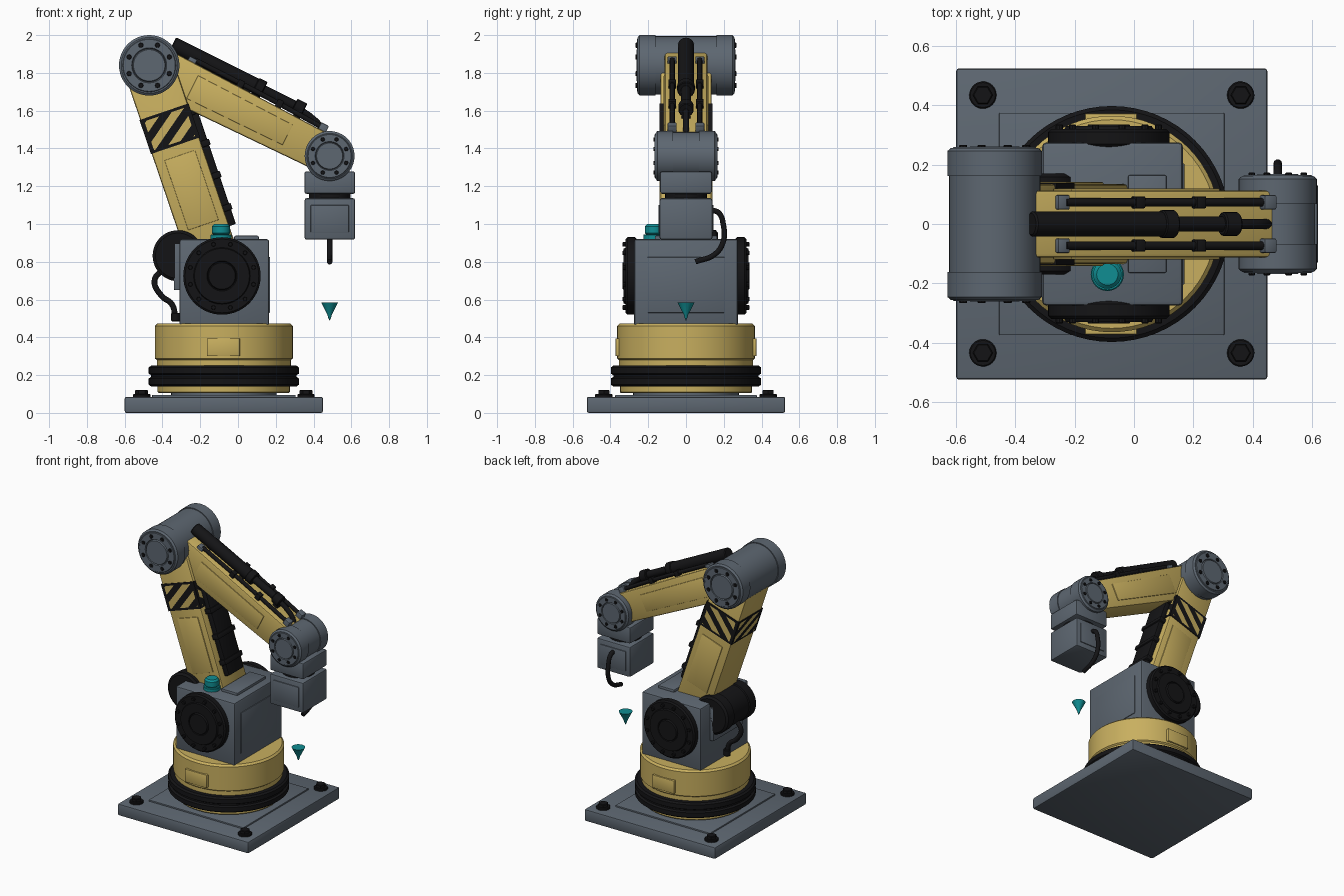
import bpy, bmesh, math
from mathutils import Matrix, Vector

if bpy.data.objects.get("Cube"):
    bpy.data.objects.remove(bpy.data.objects["Cube"])


def material(name, rgb):
    m = bpy.data.materials.new(name)
    m.use_nodes = True
    m.diffuse_color = (*rgb, 1)
    bsdf = next(n for n in m.node_tree.nodes if n.type == 'BSDF_PRINCIPLED')
    bsdf.inputs["Base Color"].default_value = (*rgb, 1)
    bsdf.inputs["Roughness"].default_value = 0.5
    return m


GRAY = material("steel gray", (0.11, 0.135, 0.165))
YELLOW = material("machine yellow", (0.58, 0.43, 0.115))
BLACK = material("rubber black", (0.007, 0.007, 0.008))
TEAL = material("signal teal", (0.005, 0.27, 0.29))
WORLD = Matrix()


def finish(name, bm, mats, frame=WORLD):
    bm.transform(frame)
    bmesh.ops.recalc_face_normals(bm, faces=bm.faces)
    for f in bm.faces:
        f.smooth = True
    for e in bm.edges:
        e.smooth = len(e.link_faces) == 2 and e.calc_face_angle(0) < 0.6
    me = bpy.data.meshes.new(name)
    bm.to_mesh(me)
    bm.free()
    for m in mats:
        me.materials.append(m)
    ob = bpy.data.objects.new(name, me)
    bpy.context.collection.objects.link(ob)
    return ob


def box(name, lo, hi, mat, bevel=0.008, frame=WORLD, taper=1):
    """Bevelled box between two corners; taper scales the +x end."""
    bm = bmesh.new()
    bmesh.ops.create_cube(bm, size=1)
    for v in bm.verts:
        end = v.co.x > 0
        v.co = Vector([l + (c + 0.5) * (h - l) for l, h, c in zip(lo, hi, v.co)])
        if end:
            v.co.z *= taper
    if bevel:
        bmesh.ops.bevel(bm, geom=bm.edges[:], offset=bevel, segments=2,
                        affect='EDGES', profile=0.5)
    return finish(name, bm, [mat], frame)


def lathe(name, profile, mat, frame=WORLD, seg=48):
    """Turn (radius, height) points about the frame's z axis."""
    bm = bmesh.new()
    rings = []
    for r, h in profile:
        if r == 0:
            rings.append([bm.verts.new((0, 0, h))] * seg)
        else:
            rings.append([bm.verts.new((r * math.cos(a), r * math.sin(a), h))
                          for a in (math.tau * i / seg for i in range(seg))])
    for a, b in zip(rings, rings[1:]):
        for i in range(seg):
            j = (i + 1) % seg
            quad = list(dict.fromkeys((a[i], a[j], b[j], b[i])))
            if len(quad) > 2:
                bm.faces.new(quad)
    return finish(name, bm, [mat], frame)


def disc(name, r, z0, z1, mat, frame=WORLD, bevel=0.006, seg=48):
    return lathe(name, [(0, z0), (r - bevel, z0), (r, z0 + bevel),
                        (r, z1 - bevel), (r - bevel, z1), (0, z1)], mat, frame, seg)


def tube(name, points, r, mat, frame=WORLD):
    cu = bpy.data.curves.new(name, 'CURVE')
    cu.dimensions = '3D'
    cu.bevel_depth, cu.bevel_resolution, cu.use_fill_caps = r, 3, True
    sp = cu.splines.new('BEZIER')
    sp.bezier_points.add(len(points) - 1)
    for bp, p in zip(sp.bezier_points, points):
        bp.co = frame @ Vector(p)
        bp.handle_left_type = bp.handle_right_type = 'AUTO'
    cu.materials.append(mat)
    bpy.context.collection.objects.link(bpy.data.objects.new(name, cu))


def side(center, s):
    """Frame whose z axis points to +y or -y."""
    return Matrix.Translation(center) @ Matrix.Rotation(-s * math.pi / 2, 4, 'X')


def bolt_circle(name, frame, count, radius, z, r, h, mat=BLACK):
    for i in range(count):
        a = math.tau * (i + 0.5) / count
        at = Matrix.Translation((radius * math.cos(a), radius * math.sin(a), z))
        disc(f"{name}_{i + 1}", r, 0, h, mat, frame @ at, 0.002, 8)


def link_frame(start, end):
    """Frame with x running along an arm link and y kept level."""
    d = Vector(end) - Vector(start)
    return Matrix.Translation(start) @ Matrix.Rotation(math.atan2(-d.z, d.x), 4, 'Y'), d.length


def joint(name, center, r, half):
    lathe(name + "_barrel", [(0, -half + .1), (r - .006, -half + .1),
                             (r - .006, half - .1), (0, half - .1)], GRAY, side(center, 1))
    for s, tag in ((1, "back"), (-1, "front")):
        f = side(center, s)
        lathe(f"{name}_{tag}_cap", [
            (0, half - .1), (r, half - .1), (r, half - .016), (r - .012, half - .006),
            (r * .88, half - .006), (r * .86, half - .002), (r * .58, half - .002),
            (r * .55, half - .01), (r * .52, half), (0, half)], GRAY, f)
        bolt_circle(f"{name}_{tag}_bolt", f, 8, r * .72, half - .005, r * .085, .01)


# Base plate with corner bolts
box("base_plate", (-.6, -.525, 0), (.45, .525, .085), GRAY, .01)
box("base_pad", (-.455, -.375, .08), (.305, .375, .095), GRAY, .004)
for x in (-.51, .36):
    for y in (-.435, .435):
        f = Matrix.Translation((x, y, 0))
        disc("base_bolt_washer", .046, .08, .1, BLACK, f, .004, 24)
        disc("base_bolt_head", .034, .09, .122, BLACK, f, .004, 6)

# Turntable
column = Matrix.Translation((-.075, 0, 0))
disc("turntable_foot", .28, .09, .115, GRAY, column)
disc("turntable_flange", .35, .105, .15, YELLOW, column)
lathe("turntable_ring", [(0, .14), (.385, .14), (.398, .15), (.398, .182), (.385, .19),
                         (.385, .2), (.398, .208), (.398, .24), (.385, .25), (0, .25)],
      BLACK, column, 64)
lathe("turntable_drum", [(0, .24), (.355, .24), (.355, .28), (.365, .288), (.365, .46),
                         (.352, .473), (0, .473)], YELLOW, column, 64)
for s in (-1, 1):
    box("drum_hatch", (-.165, s * .36 - .013, .3), (.01, s * .36 + .013, .395), YELLOW, .004)

# Shoulder housing
box("shoulder_housing", (-.31, -.275, .46), (.165, .275, .92), GRAY, .014)
box("housing_side_panel", (.155, -.205, .53), (.17, .205, .825), GRAY, .004)
box("housing_back_plate", (-.34, -.17, .65), (-.3, .17, .9), GRAY, .006)
box("housing_top_plate", (-.02, -.165, .91), (.11, .165, .938), GRAY, .006)
for s, tag in ((1, "back"), (-1, "front")):
    f = side((-.085, 0, .725), s)
    lathe(f"shoulder_{tag}_hub", [(0, .26), (.195, .26), (.205, .27), (.205, .31), (.195, .32),
                                  (.15, .32), (.145, .33), (.08, .33), (.075, .322),
                                  (.07, .335), (0, .335)], BLACK, f, 56)
    bolt_circle(f"shoulder_{tag}_bolt", f, 12, .173, .315, .012, .02)

# Beacon
beacon = Matrix.Translation((-.09, -.17, 0))
disc("beacon_base", .056, .915, .945, TEAL, beacon, .004, 32)
disc("beacon_lens", .048, .94, 1.0, TEAL, beacon, .012, 32)

# Drive motor and its cable
lathe("drive_motor", [(0, -.17), (.12, -.17), (.135, -.158), (.135, -.09), (.128, -.085),
                      (.128, .085), (.135, .09), (.135, .158), (.12, .17), (0, .17)],
      BLACK, side((-.317, 0, .832), 1))
tube("motor_cable", [(-.4, 0, .76), (-.442, 0, .7), (-.405, 0, .62), (-.35, 0, .575),
                     (-.33, 0, .5)], .016, BLACK)
disc("motor_cable_plug", .024, .485, .53, BLACK, Matrix.Translation((-.33, 0, 0)), .004, 16)

# Lower arm
ELBOW, WRIST = (-.47, 0, 1.84), (.485, 0, 1.36)
lower, reach = link_frame((-.09, 0, .72), ELBOW)
box("lower_arm", (.05, -.135, -.128), (reach, .135, .138), YELLOW, .012, lower)
for s in (-1, 1):
    box("lower_arm_panel", (.29, s * .136 - .005, -.085), (.68, s * .136 + .005, .085),
        YELLOW, .003, lower)
box("lower_arm_conduit", (.24, -.085, -.165), (.98, .085, -.12), BLACK, .008, lower)
for x in (.32, .5, .68, .86):
    box("conduit_clamp", (x, -.1, -.174), (x + .035, .1, -.12), BLACK, .005, lower)

# Hazard band: a sleeve cut diagonally, stripes coloured by position
bm = bmesh.new()
bmesh.ops.create_cube(bm, size=1)
bmesh.ops.scale(bm, vec=(.19, .278, .274), verts=bm.verts)
slant, pitch = Vector((.8, .6, .6)), .042


def cut(co, no):
    bmesh.ops.bisect_plane(bm, geom=bm.verts[:] + bm.edges[:] + bm.faces[:],
                           plane_co=co, plane_no=no)


for axis, margin in enumerate((.08, .118, .115)):
    for s in (-1, 1):
        n = Vector([s * (i == axis) for i in range(3)])
        cut(n * margin, n)
for i in range(-7, 8):
    cut(slant * (i * pitch / slant.length_squared), slant)
for f in bm.faces:
    c = f.calc_center_median()
    inside = abs(c.x) < .08 and (abs(c.y) < .118 or abs(c.z) < .115)
    f.material_index = int(inside and math.floor(c.dot(slant) / pitch) % 2 == 0)
finish("hazard_band", bm, [BLACK, YELLOW], lower @ Matrix.Translation((.83, 0, .005)))

# Elbow, forearm and wrist joint
joint("elbow", ELBOW, .16, .262)
fore, reach = link_frame(ELBOW, WRIST)
box("forearm", (0, -.113, -.122), (reach, .113, .122), YELLOW, .012, fore, .83)
for s in (-1, 1):
    box("forearm_panel", (.255, s * .114 - .005, -.068), (.82, s * .114 + .005, .068),
        YELLOW, .003, fore, .88)
joint("wrist", WRIST, .132, .168)

# Spring balancer and hoses along the top of the forearm
along = fore @ Matrix.Translation((0, 0, .155)) @ Matrix.Rotation(math.pi / 2, 4, 'Y')
disc("balancer_cylinder", .042, .06, .58, BLACK, along, .006, 24)
disc("balancer_gland", .047, .55, .6, BLACK, along, .004, 24)
disc("balancer_rod", .026, .58, .8, BLACK, along, .004, 24)
disc("balancer_end", .04, .78, .84, BLACK, along, .005, 24)
tube("balancer_hose", [(.82, 0, .15), (.89, 0, .14), (.95, 0, .12), (.99, 0, .085)],
     .017, BLACK, fore)
for x in (.2, .5, .8):
    box("balancer_mount", (x, -.025, .09), (x + .04, .025, .15), BLACK, .004, fore)
for y in (-.073, .073):
    tube("forearm_hose", [(.2, y, .134), (.6, y, .13), (.97, y, .118)], .014, BLACK, fore)
    for x in (.46, .69):
        box("hose_clip", (x, y - .02, .1), (x + .035, y + .02, .15), BLACK, .004, fore)
    for x in (.17, .95):
        box("hose_block", (x, y - .024, .08), (x + .045, y + .024, .14), GRAY, .005, fore)

# Tool head
box("wrist_block", (.352, -.137, 1.16), (.62, .137, 1.278), GRAY, .01)
disc("tool_neck", .11, 1.12, 1.17, BLACK, Matrix.Translation((.486, 0, 0)), .004)
box("tool_block", (.352, -.14, .917), (.62, .14, 1.137), GRAY, .012)
for s in (-1, 1):
    box("tool_block_panel", (.385, s * .14 - .006, .955), (.587, s * .14 + .006, 1.1),
        GRAY, .003)
tube("tool_hose", [(.485, .12, 1.075), (.485, .172, 1.06), (.485, .197, 1.0),
                   (.485, .195, .9), (.485, .15, .838), (.485, .05, .8)], .015, BLACK)

# Target cone under the tool
lathe("target_cone", [(0, .585), (.045, .585), (.012, .52), (.008, .505), (0, .487)],
      TEAL, Matrix.Translation((.485, 0, 0)), 24)
